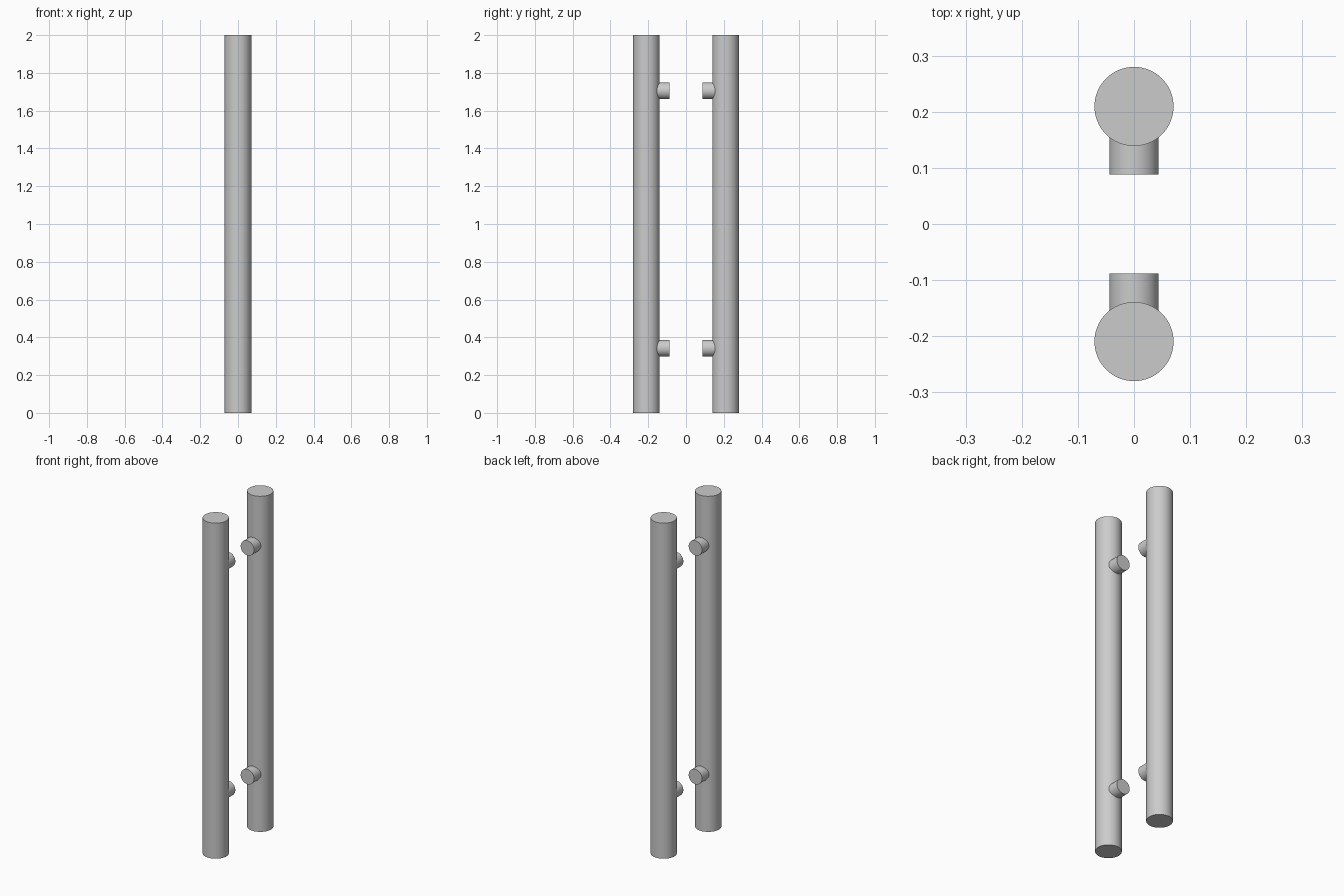
import bpy, bmesh, math
from mathutils import Matrix

if "Cube" in bpy.data.objects:
    bpy.data.objects.remove(bpy.data.objects["Cube"])

BAR_R, BAR_Y, HEIGHT = 0.0705, 0.2095, 2.0
POST_R, POST_END = 0.044, 0.088
SEGS = 64


def finish(bm, name):
    bmesh.ops.recalc_face_normals(bm, faces=bm.faces)
    mesh = bpy.data.meshes.new(name)
    bm.to_mesh(mesh)
    bm.free()
    obj = bpy.data.objects.new(name, mesh)
    bpy.context.collection.objects.link(obj)
    bpy.ops.object.select_all(action='DESELECT')
    obj.select_set(True)
    bpy.context.view_layer.objects.active = obj
    bpy.ops.object.shade_smooth_by_angle(angle=math.radians(35))


def make_bar(name, side):
    bm = bmesh.new()
    bmesh.ops.create_cone(bm, cap_ends=True, segments=SEGS, radius1=BAR_R,
                          radius2=BAR_R, depth=HEIGHT,
                          matrix=Matrix.Translation((0, side * BAR_Y, HEIGHT / 2)))
    finish(bm, name)


def make_post(name, side, z):
    # Flat end towards the door, open end shaped to meet the round bar
    bm = bmesh.new()
    ends = []
    for inner in (True, False):
        ring = []
        for i in range(SEGS):
            a = math.tau * i / SEGS
            x = POST_R * math.cos(a)
            saddle = BAR_Y - math.sqrt(BAR_R ** 2 - x ** 2) + 0.001
            y = POST_END if inner else saddle
            ring.append(bm.verts.new((x, side * y, z + POST_R * math.sin(a))))
        ends.append(ring)
    flat, joint = ends
    bm.faces.new(flat)
    for i in range(SEGS):
        j = (i + 1) % SEGS
        bm.faces.new((flat[j], flat[i], joint[i], joint[j]))
    finish(bm, name)
    # Open shell: make sure the flat end faces the centre plane
    mesh = bpy.data.objects[name].data
    if mesh.polygons[0].normal.y * side > 0:
        mesh.flip_normals()


# A pair of pull bars, each with two mounting posts
for label, side in (("front", -1), ("back", 1)):
    make_bar(label + "_pull_bar", side)
    for level, z in (("lower", 0.342), ("upper", 1.705)):
        make_post(f"{label}_{level}_post", side, z)
